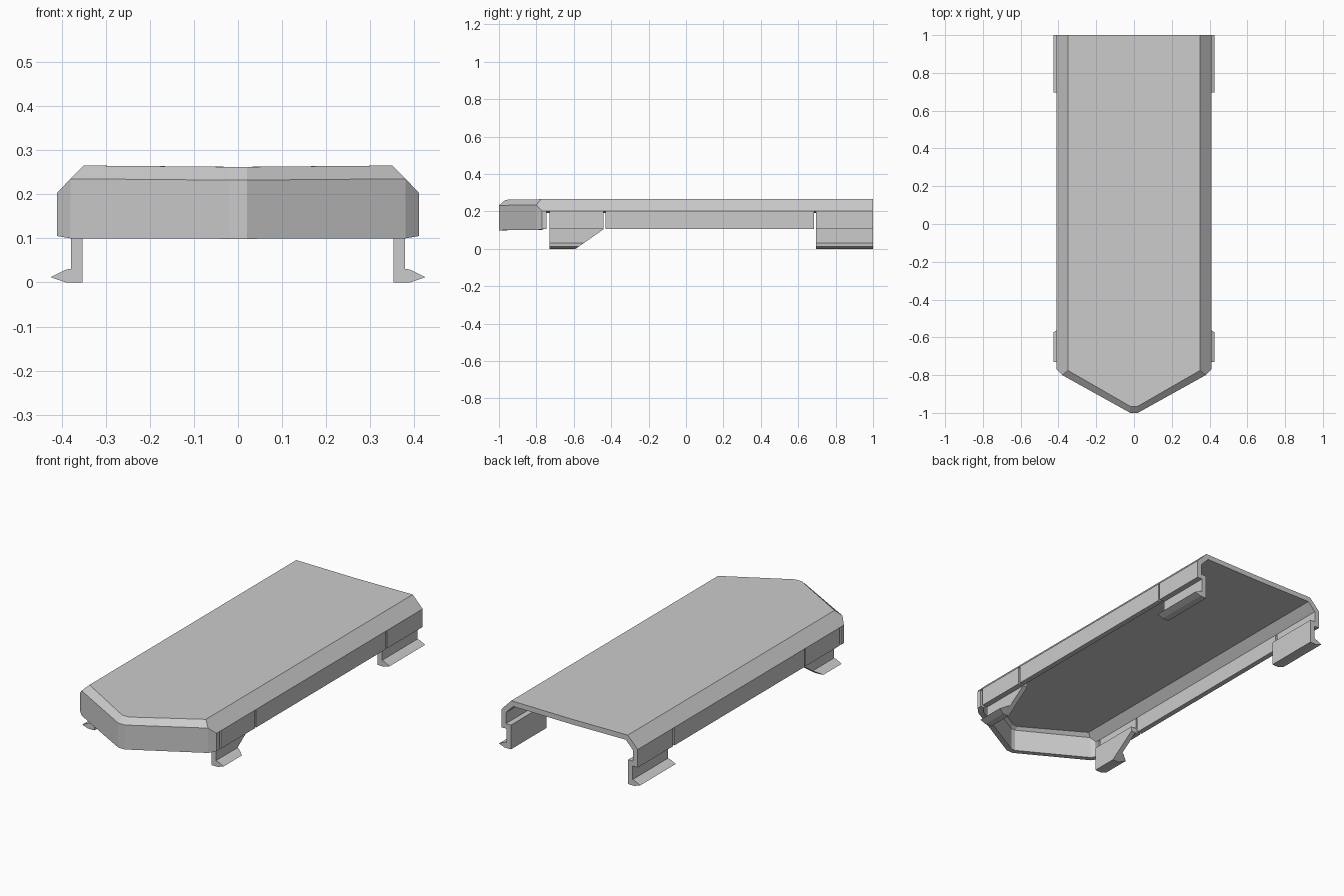
import bpy, bmesh
from mathutils import Vector

if "Cube" in bpy.data.objects:
    bpy.data.objects.remove(bpy.data.objects["Cube"])

grey = bpy.data.materials.new("plain grey")
grey.diffuse_color = (0.6, 0.6, 0.6, 1)
grey.use_nodes = True
grey.node_tree.nodes["Principled BSDF"].inputs["Base Color"].default_value = grey.diffuse_color


def make_object(name, bm):
    """Turn a right-hand half into an object mirrored across x = 0."""
    bmesh.ops.remove_doubles(bm, verts=bm.verts, dist=0.0001)
    bmesh.ops.recalc_face_normals(bm, faces=bm.faces)
    mesh = bpy.data.meshes.new(name)
    bm.to_mesh(mesh)
    bm.free()
    mesh.materials.append(grey)
    obj = bpy.data.objects.new(name, mesh)
    bpy.context.collection.objects.link(obj)
    mirror = obj.modifiers.new("mirror", 'MIRROR')
    mirror.use_clip = True
    return obj


# Cover shell: roof, chamfers, pointed nose and side walls with narrow slots
RIM, LOW = 0.203, 0.105
bm = bmesh.new()
cache = {}


def face(*points):
    for p in points:
        if p not in cache:
            cache[p] = bm.verts.new(p)
    bm.faces.new([cache[p] for p in points])


walls = [(-0.77, -0.745), (-0.73, -0.44), (-0.43, 0.685), (0.695, 1.0)]
rim = [(0.41, y, RIM) for pair in walls for y in pair]
top_back, top_corner = (0.35, 1, 0.265), (0.35, -0.775, 0.265)
top_tip, top_mid = (0.02, -0.965, 0.262), (0, -0.965, 0.262)
nose_corner, nose_tip, nose_mid = (0.38, -0.8, 0.235), (0.02, -1, 0.232), (0, -1, 0.232)
low_side, low_corner = (0.41, -0.77, LOW), (0.38, -0.8, 0.1)
low_tip, low_mid = (0.02, -1, 0.099), (0, -1, 0.099)

face((0, 1, 0.262), top_mid, top_tip, top_corner, top_back)        # roof
face(top_back, top_corner, nose_corner, *rim)                     # side chamfer
face(top_corner, top_tip, nose_tip, nose_corner)                  # nose chamfer
face(top_tip, top_mid, nose_mid, nose_tip)
face(nose_corner, nose_tip, low_tip, low_corner)                  # nose wall
face(nose_tip, nose_mid, low_mid, low_tip)
face(rim[0], nose_corner, low_corner, low_side)                   # corner facet
for a, b in walls:
    face((0.41, a, RIM), (0.41, a, LOW), (0.41, b, LOW), (0.41, b, RIM))
bm.normal_update()
# keep the roof facing up so the thickness goes inward
bmesh.ops.recalc_face_normals(bm, faces=bm.faces)
cover = make_object("cover_shell", bm)
if cover.data.polygons[0].normal.z < 0:
    cover.data.flip_normals()
solid = cover.modifiers.new("thickness", 'SOLIDIFY')
solid.thickness = 0.028
solid.offset = -1
solid.use_even_offset = True
solid.use_quality_normals = True

# Snap clips: a stepped strip with an outward barbed foot
PROFILE = [(0.352, 0), (0.39, 0), (0.425, 0.012), (0.39, 0.029), (0.379, 0.031),
           (0.379, 0.105), (0.384, 0.105), (0.384, 0.132), (0.352, 0.132)]


def clip(name, y0, y1, slanted=False):
    bm = bmesh.new()
    f = bm.faces.new([bm.verts.new((x, y0, z)) for x, z in PROFILE])
    ext = bmesh.ops.extrude_face_region(bm, geom=[f])
    moved = [v for v in ext["geom"] if isinstance(v, bmesh.types.BMVert)]
    bmesh.ops.translate(bm, verts=moved, vec=(0, y1 - y0, 0))
    if slanted:  # trim the rear lower corner at an angle
        cut = bmesh.ops.bisect_plane(
            bm, geom=bm.verts[:] + bm.edges[:] + bm.faces[:],
            plane_co=Vector((0, -0.59, 0)), plane_no=Vector((0, 0.105, -0.15)),
            clear_outer=True)
        edges = [e for e in cut["geom_cut"] if isinstance(e, bmesh.types.BMEdge)]
        bmesh.ops.holes_fill(bm, edges=edges)
    return make_object(name, bm)


clip("rear_clips", 0.695, 1.0)
clip("front_clips", -0.73, -0.44, slanted=True)
